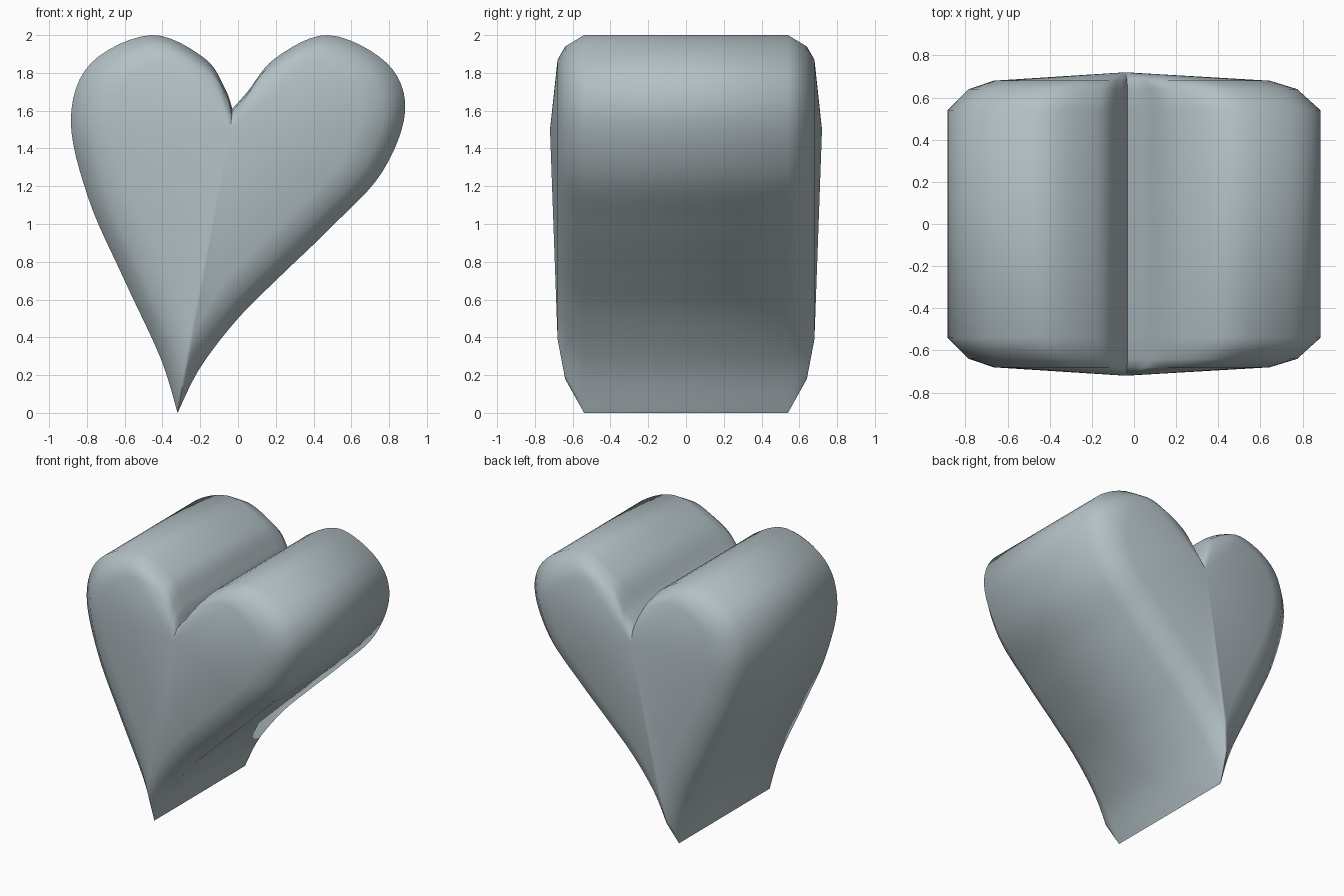
import bpy
import bmesh
from mathutils import Vector
from mathutils.geometry import interpolate_bezier

cube = bpy.data.objects.get("Cube")
if cube:
    bpy.data.objects.remove(cube, do_unlink=True)

# Heart edge, as (x, z) points from the tip to the notch on each side
TIP, NOTCH = (-0.32, 0), (-0.03, 1.61)
LEFT = [TIP, (-0.2, 0.24), (0, 0.5), (0.22, 0.72), (0.49, 0.98), (0.76, 1.27),
        (0.885, 1.6), (0.79, 1.85), (0.48, 2.0), (0.2, 1.88), (0.05, 1.7), NOTCH]
RIGHT = [TIP, (-0.41, 0.29), (-0.6, 0.7), (-0.79, 1.13), (-0.885, 1.55),
         (-0.78, 1.85), (-0.46, 2.0), (-0.18, 1.88), (-0.07, 1.72), NOTCH]
CENTRE = Vector((-0.04, 1.5))
# Scale about the centre and depth of each ring, from the front to the back
RINGS = [(0.74, -0.68), (0.88, -0.64), (1, -0.54),
         (1, 0.54), (0.88, 0.64), (0.74, 0.68)]
PEAK = 0.72


def smooth_path(points, steps=6):
    """Smooth curve through the points, without the last one."""
    pts = [Vector(p) for p in points]
    last = len(pts) - 1
    slope = [(pts[min(i + 1, last)] - pts[max(i - 1, 0)]) / 6 for i in range(last + 1)]
    path = []
    for i in range(last):
        path += interpolate_bezier(pts[i], pts[i] + slope[i],
                                   pts[i + 1] - slope[i + 1], pts[i + 1], steps + 1)[:-1]
    return [Vector((p[0], p[1])) for p in path]


# Closed outline, up the left side and down the right side
right_side = smooth_path(RIGHT) + [Vector(NOTCH)]
outline = smooth_path(LEFT) + right_side[:0:-1]
count = len(outline)

# Rings joined into walls and bevels, with a shallow peak at each end
bm = bmesh.new()


def add_ring(scale, depth):
    flat = [CENTRE + (p - CENTRE) * scale for p in outline]
    return [bm.verts.new((p.x, depth, p.y)) for p in flat]


rings = [add_ring(*ring) for ring in RINGS]
front_peak = bm.verts.new((CENTRE.x, -PEAK, CENTRE.y))
back_peak = bm.verts.new((CENTRE.x, PEAK, CENTRE.y))
for i in range(count):
    j = (i + 1) % count
    for a, b in zip(rings, rings[1:]):
        bm.faces.new((a[i], b[i], b[j], a[j]))
    bm.faces.new((front_peak, rings[0][i], rings[0][j]))
    bm.faces.new((back_peak, rings[-1][j], rings[-1][i]))
bmesh.ops.recalc_face_normals(bm, faces=bm.faces)

mesh = bpy.data.meshes.new("heart")
bm.to_mesh(mesh)
bm.free()
heart = bpy.data.objects.new("heart", mesh)
bpy.context.collection.objects.link(heart)

# Pale blue grey
colour = (0.45, 0.53, 0.56, 1)
mat = bpy.data.materials.new("pale_blue_grey")
mat.use_nodes = True
mat.diffuse_color = colour
mat.node_tree.nodes["Principled BSDF"].inputs["Base Color"].default_value = colour
mesh.materials.append(mat)

# Smooth shading with a sharp notch
bpy.ops.object.select_all(action="DESELECT")
heart.select_set(True)
bpy.context.view_layer.objects.active = heart
bpy.ops.object.shade_smooth_by_angle(angle=1.3)
